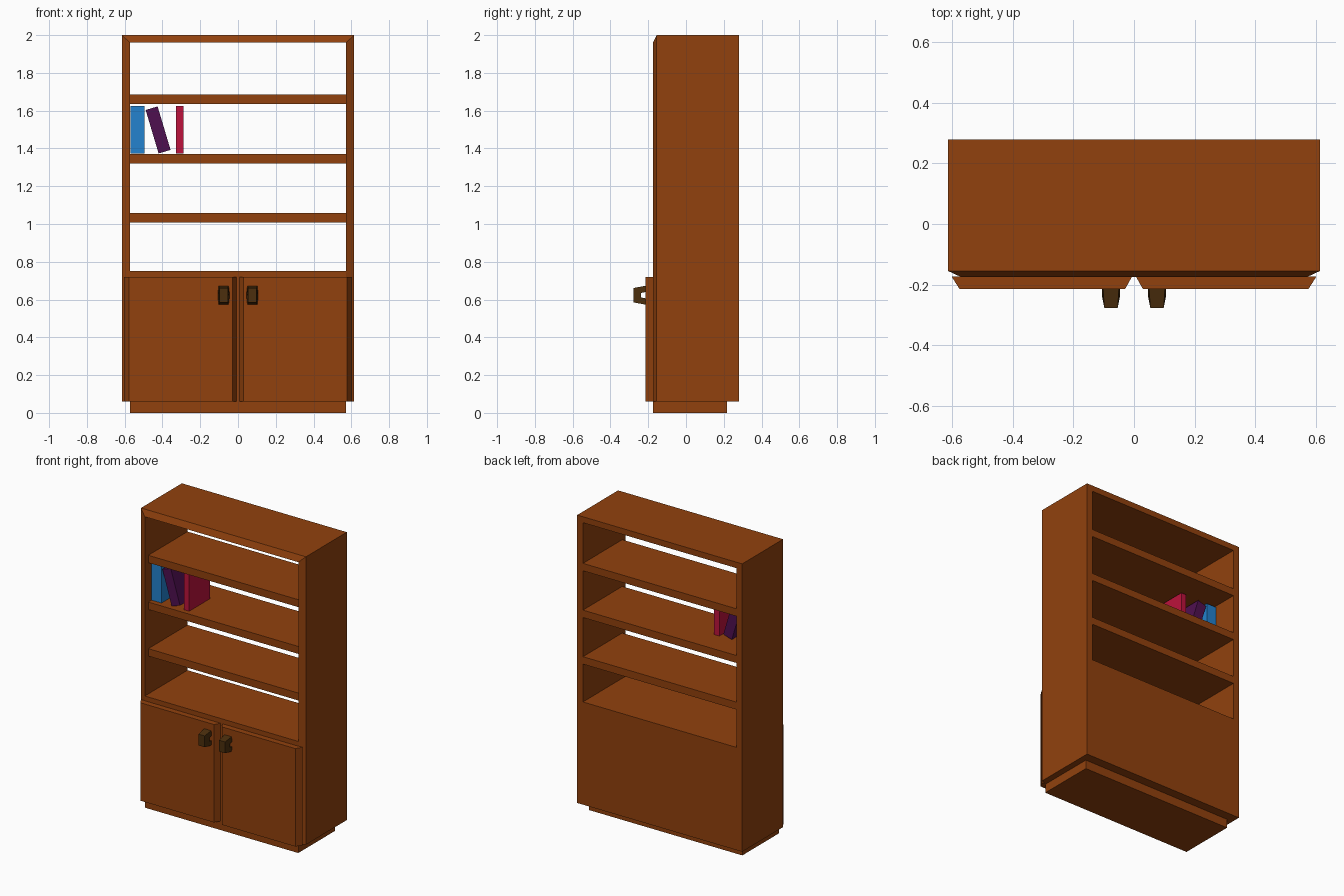
import bpy, bmesh, math
from mathutils import Matrix

if "Cube" in bpy.data.objects:
    bpy.data.objects.remove(bpy.data.objects["Cube"])


def material(name, rgb):
    m = bpy.data.materials.new(name)
    m.diffuse_color = (*rgb, 1)
    m.use_nodes = True
    m.node_tree.nodes["Principled BSDF"].inputs["Base Color"].default_value = m.diffuse_color
    return m


WOOD = material("brown wood", (0.283, 0.053, 0.004))
BRONZE = material("dark bronze", (0.072, 0.028, 0.004))
BLUE = material("blue cover", (0.017, 0.223, 0.62))
PURPLE = material("purple cover", (0.078, 0.005, 0.08))
RED = material("red cover", (0.51, 0.006, 0.045))


def finish(name, bm, mat):
    bmesh.ops.recalc_face_normals(bm, faces=bm.faces)
    me = bpy.data.meshes.new(name)
    bm.to_mesh(me)
    bm.free()
    me.materials.append(mat)
    ob = bpy.data.objects.new(name, me)
    bpy.context.collection.objects.link(ob)
    return ob


def loft(name, rings, mat):
    """Skin a list of equal closed rings and cap both ends."""
    bm = bmesh.new()
    vs = [[bm.verts.new(p) for p in r] for r in rings]
    n = len(vs[0])
    for a, b in zip(vs, vs[1:]):
        for i in range(n):
            j = (i + 1) % n
            bm.faces.new((a[i], a[j], b[j], b[i]))
    bm.faces.new(vs[0])
    bm.faces.new(vs[-1])
    return finish(name, bm, mat)


def box(name, x, y, z, mat, tilt=0):
    bm = bmesh.new()
    bmesh.ops.create_cube(bm, size=1)
    c = [(a + b) / 2 for a, b in (x, y, z)]
    s = [b - a for a, b in (x, y, z)]
    bm.transform(Matrix.Translation(c) @ Matrix.Rotation(tilt, 4, 'Y') @ Matrix.Diagonal((*s, 1)))
    return finish(name, bm, mat)


BACK, FRONT, EDGE = 0.28, -0.175, -0.155
OUT, INN = 0.615, 0.572

# Outer frame: sides and top with a sloped, mitred front edge
path = [(-1, 0.06, 0.06), (-1, 2.0, 1.96), (1, 2.0, 1.96), (1, 0.06, 0.06)]
loft("outer_frame", [[(s * OUT, EDGE, zo), (s * INN, FRONT, zi),
                      (s * INN, BACK, zi), (s * OUT, BACK, zo)] for s, zo, zi in path], WOOD)

# Lower cabinet and plinth
box("cabinet", (-INN, INN), (FRONT, BACK), (0.06, 0.752), WOOD)
box("plinth", (-INN, INN), (FRONT, 0.217), (0, 0.06), WOOD)

# Shelves
for i, z in enumerate((1.007, 1.321, 1.636)):
    box(f"shelf_{i + 1}", (-INN, INN), (-0.138, BACK), (z, z + 0.05), WOOD)

# Doors with bevelled vertical edges, and tapered bracket handles
handle = [(-0.213, 0.673, 0.026), (-0.278, 0.661, 0.022), (-0.278, 0.585, 0.022),
          (-0.213, 0.573, 0.026), (-0.213, 0.606, 0.030), (-0.237, 0.611, 0.030),
          (-0.237, 0.635, 0.030), (-0.213, 0.640, 0.030)]
for s, side in ((-1, "left"), (1, "right")):
    plan = [(0.006, -0.173), (0.603, -0.173), (0.577, -0.214), (0.029, -0.214)]
    loft(f"{side}_door", [[(s * x, y, z) for x, y in plan] for z in (0.06, 0.72)], WOOD)
    loft(f"{side}_handle", [[(s * 0.076 + k * w, y, z) for y, z, w in handle]
                            for k in (-1, 1)], BRONZE)

# Books
box("blue_book", (-0.569, -0.495), (-0.107, 0.113), (1.373, 1.625), BLUE)
box("leaning_book", (-0.456, -0.390), (-0.107, 0.113), (1.378, 1.618), PURPLE, -math.radians(16.6))
box("red_book", (-0.328, -0.289), (-0.107, 0.113), (1.373, 1.625), RED)
